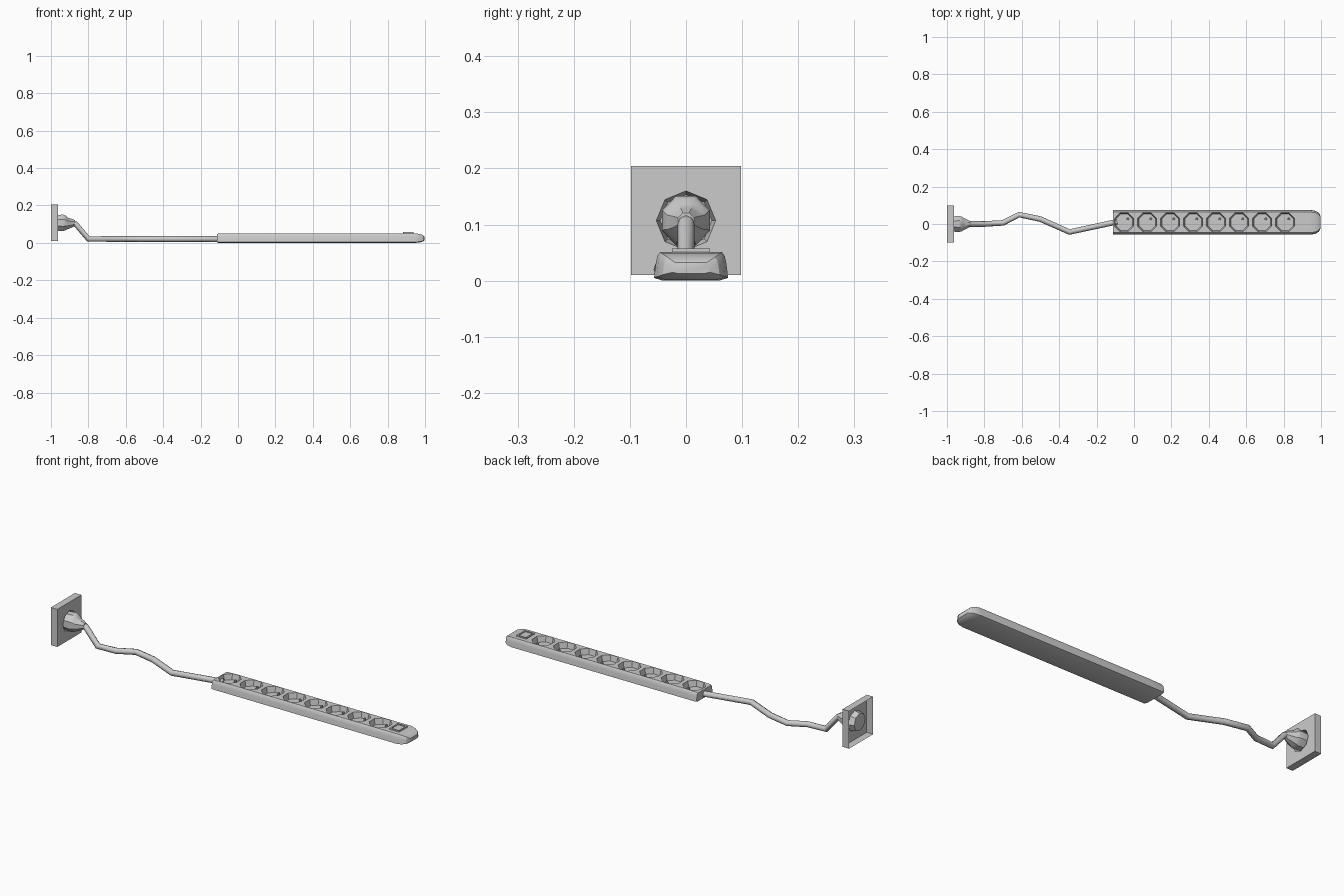
import bpy, bmesh, math
from mathutils import Matrix

if "Cube" in bpy.data.objects:
    bpy.data.objects.remove(bpy.data.objects["Cube"])

CY = 0.009          # strip centre line
PZ = 0.107          # wall socket centre height
SOCKETS = [-0.053 + 0.123 * i for i in range(8)]


def finish(name, bm, smooth=True, recalc=True):
    if recalc:
        bmesh.ops.recalc_face_normals(bm, faces=bm.faces[:])
    me = bpy.data.meshes.new(name)
    bm.to_mesh(me)
    bm.free()
    ob = bpy.data.objects.new(name, me)
    bpy.context.collection.objects.link(ob)
    if smooth:
        bpy.ops.object.select_all(action='DESELECT')
        bpy.context.view_layer.objects.active = ob
        ob.select_set(True)
        bpy.ops.object.shade_smooth_by_angle(angle=math.radians(35))
    return ob


def skin(bm, rings, cap_start=True, cap_end=True):
    vs = [[bm.verts.new(p) for p in r] for r in rings]
    n = len(vs[0])
    for a, b in zip(vs, vs[1:]):
        for i in range(n):
            bm.faces.new((a[i], a[(i + 1) % n], b[(i + 1) % n], b[i]))
    if cap_start:
        bm.faces.new(vs[0][::-1])
    if cap_end:
        bm.faces.new(vs[-1])


def octagon(x, ry, rz, cz=PZ, turn=0.0):
    return [(x, ry * math.cos(turn + i * math.pi / 4), cz + rz * math.sin(turn + i * math.pi / 4))
            for i in range(8)]


def box(bm, x0, x1, y0, y1, z0, z1):
    m = Matrix.Translation(((x0 + x1) / 2, (y0 + y1) / 2, (z0 + z1) / 2)) @ \
        Matrix.Diagonal((x1 - x0, y1 - y0, z1 - z0, 1))
    bmesh.ops.create_cube(bm, size=1, matrix=m)


# Power strip body: cross-sections lofted along x
half = [(0.050, 0.0), (0.066, 0.005), (0.063, 0.03), (0.060, 0.043), (0.055, 0.05)]
section = half + [(-y, z) for y, z in reversed(half)]


def strip_ring(x, sy, zlo, zhi):
    return [(x, CY + y * sy, zlo + z / 0.05 * (zhi - zlo)) for y, z in section]


bm = bmesh.new()
skin(bm, [strip_ring(*r) for r in [
    (-0.112, 0.99, 0.003, 0.046), (-0.106, 1, 0.0, 0.049), (-0.04, 1, 0, 0.051),
    (0.945, 1, 0, 0.051), (0.97, 0.93, 0.002, 0.048),
    (0.988, 0.77, 0.007, 0.042), (0.998, 0.5, 0.013, 0.032)]])
strip = finish("strip_body", bm, smooth=False)

# Octagonal recesses cut into the strip
bm = bmesh.new()
for x in SOCKETS:
    m = Matrix.Translation((x, CY, 0.042)) @ Matrix.Rotation(math.pi / 8, 4, 'Z')
    bmesh.ops.create_cone(bm, cap_ends=True, segments=8, radius1=0.048,
                          radius2=0.058, depth=0.04, matrix=m)
cutter = finish("socket_cutter", bm, smooth=False)
cutter.hide_render = True
mod = strip.modifiers.new("recesses", 'BOOLEAN')
mod.object = cutter
mod.operation = 'DIFFERENCE'
mod.solver = 'EXACT'
bpy.context.view_layer.objects.active = strip
bpy.ops.object.select_all(action='DESELECT')
strip.select_set(True)
bpy.ops.object.modifier_apply(modifier="recesses")
bpy.data.objects.remove(cutter, do_unlink=True)
bpy.ops.object.shade_smooth_by_angle(angle=math.radians(30))

# Earth pins in the recesses
bm = bmesh.new()
for x in SOCKETS:
    bmesh.ops.create_cone(bm, cap_ends=True, segments=8, radius1=0.007, radius2=0.006, depth=0.02,
                          matrix=Matrix.Translation((x + 0.02, CY + 0.018, 0.031)))
finish("earth_pins", bm)

# Switch: raised frame with a button inside
bm = bmesh.new()
x0, x1, y0, y1 = 0.882, 0.938, CY - 0.034, CY + 0.034
t = 0.007
box(bm, x0, x0 + t, y0, y1, 0.045, 0.057)
box(bm, x1 - t, x1, y0, y1, 0.045, 0.057)
box(bm, x0 + t, x1 - t, y0, y0 + t, 0.045, 0.057)
box(bm, x0 + t, x1 - t, y1 - t, y1, 0.045, 0.057)
finish("switch_frame", bm, smooth=False)
bm = bmesh.new()
box(bm, x0 + t, x1 - t, y0 + t, y1 - t, 0.045, 0.053)
finish("switch_button", bm, smooth=False)

# Wall plate: open-backed shell with an octagonal cup sunk in its face
square = [(1, 0), (1, 1), (0, 1), (-1, 1), (-1, 0), (-1, -1), (0, -1), (1, -1)]
plate = lambda x: [(x, 0.098 * a, PZ + 0.097 * b) for a, b in square]
bm = bmesh.new()
skin(bm, [plate(-1.0), plate(-0.963), octagon(-0.963, 0.053, 0.053),
          octagon(-0.992, 0.046, 0.046)], cap_start=False)
finish("wall_plate", bm, smooth=False, recalc=False)

# Plug: octagonal head tapering into the cable sleeve
bm = bmesh.new()
skin(bm, [octagon(x, ry, rz, cz, math.pi / 8) for x, ry, rz, cz in [
    (-0.99, 0.043, 0.043, PZ), (-0.935, 0.046, 0.048, PZ), (-0.92, 0.042, 0.041, PZ),
    (-0.912, 0.036, 0.034, 0.104), (-0.885, 0.022, 0.024, 0.105), (-0.872, 0.015, 0.016, 0.106)]])
finish("plug", bm)

# Cable lying on the floor between plug and strip
path = [(-0.9, 0, 0.106), (-0.868, 0, 0.101), (-0.80, 0, 0.021), (-0.70, 0.006, 0.021),
        (-0.615, 0.05, 0.021), (-0.50, 0.026, 0.021), (-0.345, -0.043, 0.021), (-0.09, 0.012, 0.021)]
cu = bpy.data.curves.new("cable", 'CURVE')
cu.dimensions = '3D'
cu.bevel_depth = 0.015
cu.bevel_resolution = 2
cu.use_fill_caps = True
sp = cu.splines.new('POLY')
sp.points.add(len(path) - 1)
for p, co in zip(sp.points, path):
    p.co = (*co, 1)
ob = bpy.data.objects.new("cable", cu)
bpy.context.collection.objects.link(ob)
